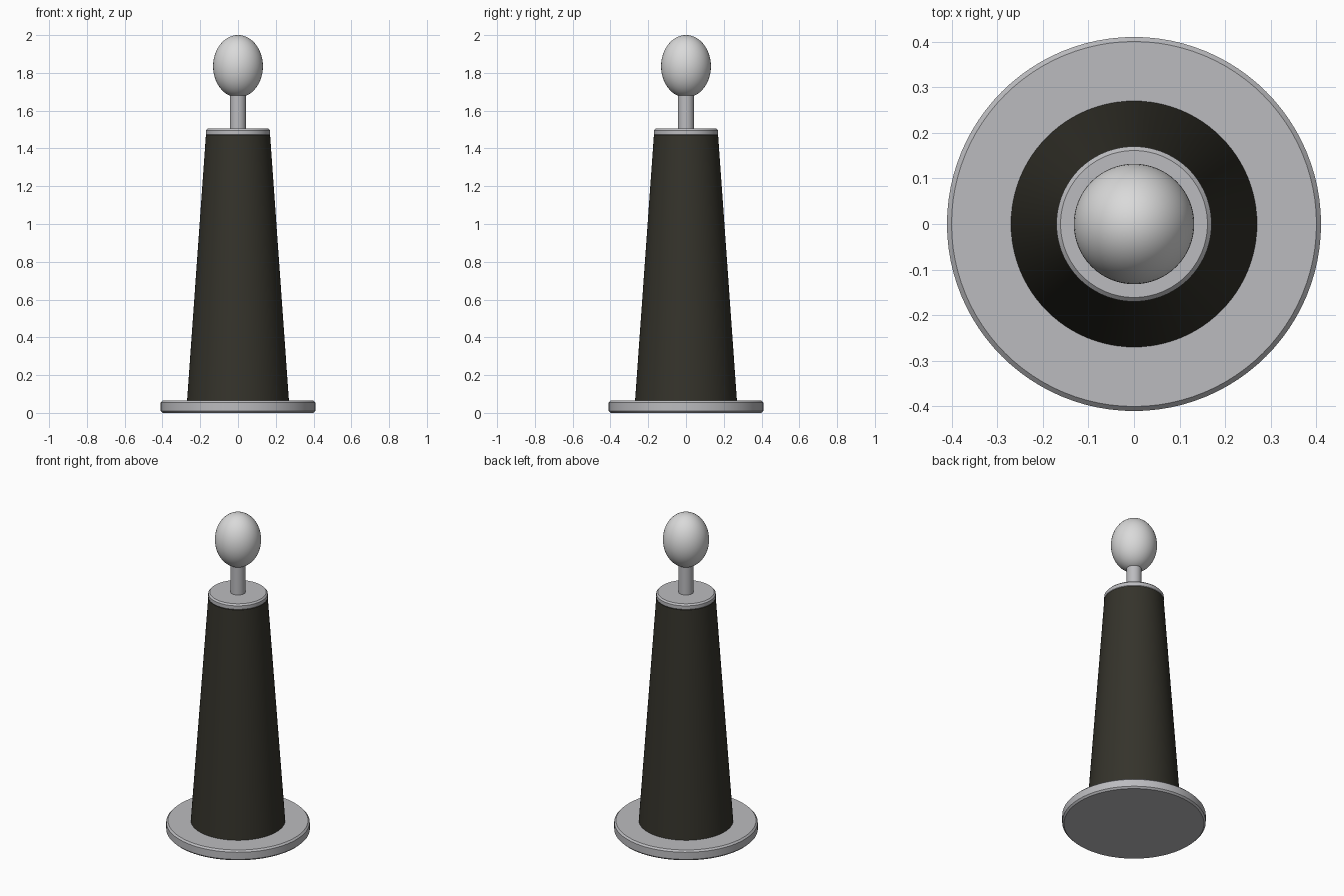
import bpy
import math

cube = bpy.data.objects.get("Cube")
if cube:
    bpy.data.objects.remove(cube, do_unlink=True)


def material(name, rgb):
    mat = bpy.data.materials.new(name)
    mat.use_nodes = True
    mat.diffuse_color = (*rgb, 1)
    mat.node_tree.nodes["Principled BSDF"].inputs["Base Color"].default_value = (*rgb, 1)
    return mat


metal = material("brushed grey metal", (0.5, 0.5, 0.52))
dark = material("dark olive", (0.035, 0.033, 0.024))
pearl = material("pale grey", (0.7, 0.7, 0.7))


def finish(name, mat, bevel=0):
    obj = bpy.context.object
    obj.name = name
    obj.data.materials.append(mat)
    bpy.ops.object.shade_smooth_by_angle(angle=math.radians(30))
    if bevel:
        mod = obj.modifiers.new("Rim", "BEVEL")
        mod.width = bevel
        mod.segments = 1
        mod.limit_method = "ANGLE"
    return obj


def tapered(name, bottom, top, z0, z1, mat, bevel=0):
    bpy.ops.mesh.primitive_cone_add(vertices=96, radius1=bottom, radius2=top,
                                    depth=z1 - z0, location=(0, 0, (z0 + z1) / 2))
    return finish(name, mat, bevel)


# Base plate, tapered body, cap and stem
tapered("base_plate", 0.41, 0.41, 0, 0.065, metal, 0.01)
tapered("body", 0.27, 0.17, 0.06, 1.47, dark)
tapered("cap", 0.17, 0.17, 1.465, 1.505, metal, 0.009)
tapered("stem", 0.043, 0.043, 1.5, 1.70, metal)

# Oval knob
bpy.ops.mesh.primitive_uv_sphere_add(segments=64, ring_count=32, radius=1,
                                     location=(0, 0, 1.835))
knob = finish("knob", pearl)
knob.scale = (0.132, 0.132, 0.165)
